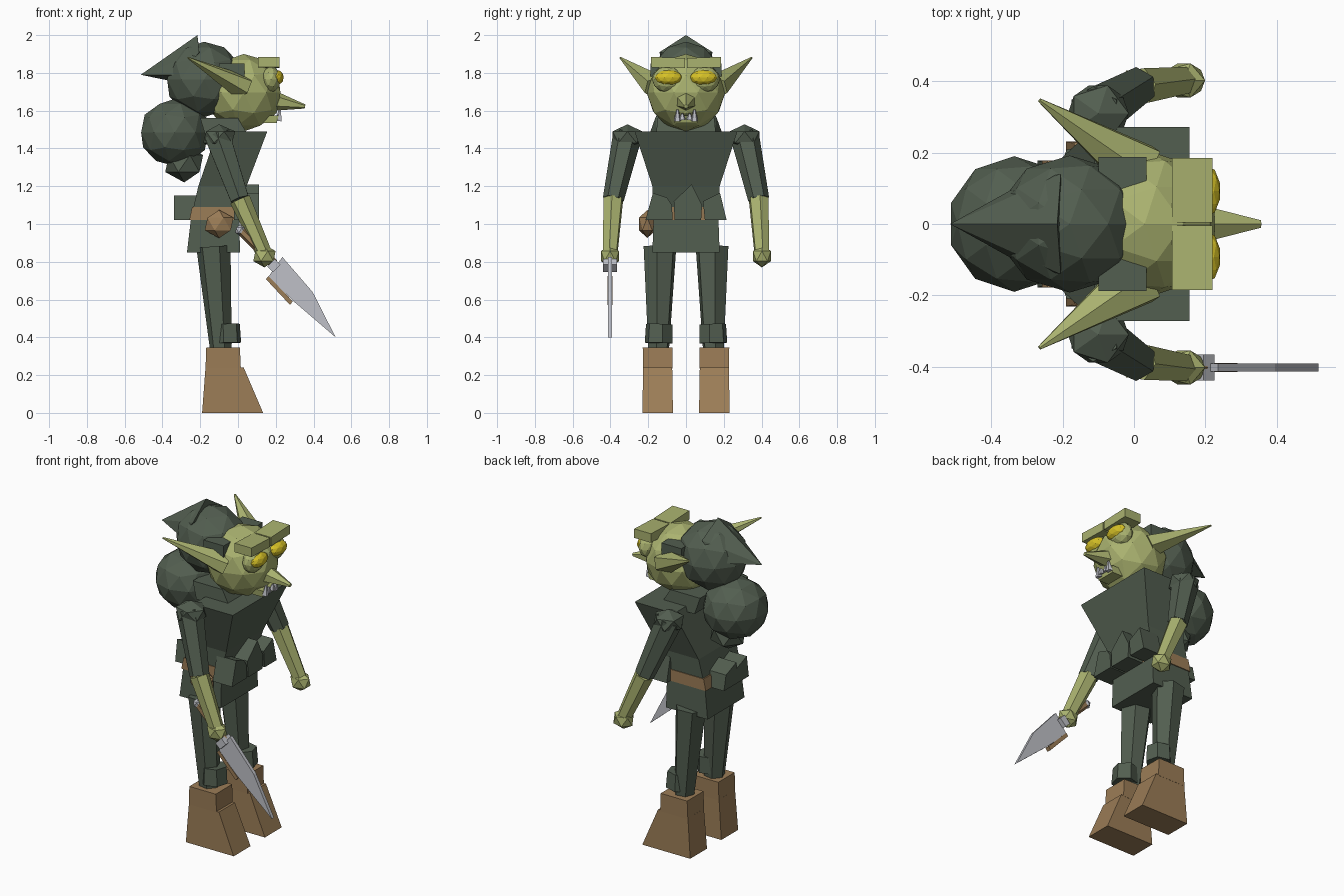
import bpy, bmesh, math
from mathutils import Vector, Matrix

if "Cube" in bpy.data.objects:
    bpy.data.objects.remove(bpy.data.objects["Cube"])


def material(name, rgb):
    m = bpy.data.materials.new(name)
    m.diffuse_color = (*rgb, 1)
    m.use_nodes = True
    m.node_tree.nodes["Principled BSDF"].inputs["Base Color"].default_value = m.diffuse_color
    return m


CLOTH = material("dark green cloth", (0.085, 0.112, 0.080))
SKIN = material("pale green skin", (0.40, 0.445, 0.160))
LEATHER = material("brown leather", (0.33, 0.205, 0.095))
STEEL = material("grey steel", (0.52, 0.53, 0.57))
YELLOW = material("yellow eye", (0.68, 0.54, 0.02))


def finish(name, bm, mat):
    bmesh.ops.recalc_face_normals(bm, faces=bm.faces)
    me = bpy.data.meshes.new(name)
    bm.to_mesh(me)
    bm.free()
    me.materials.append(mat)
    ob = bpy.data.objects.new(name, me)
    bpy.context.collection.objects.link(ob)
    return ob


def ball(name, loc, size, mat, sub=2, turn=0):
    bm = bmesh.new()
    mtx = Matrix.Translation(loc) @ Matrix.Rotation(turn, 4, 'Y') @ Matrix.Diagonal((*size, 1))
    bmesh.ops.create_icosphere(bm, subdivisions=sub, radius=1, matrix=mtx)
    return finish(name, bm, mat)


def limb(name, a, b, r1, r2, mat, sides=6, flat=1.0):
    # tapered tube from a to b; flat squashes its second axis
    a, b = Vector(a), Vector(b)
    d = b - a
    bm = bmesh.new()
    mtx = (Matrix.Translation((a + b) / 2) @ d.to_track_quat('Z', 'Y').to_matrix().to_4x4()
           @ Matrix.Diagonal((1, flat, 1, 1)))
    bmesh.ops.create_cone(bm, cap_ends=True, segments=sides, radius1=r1, radius2=r2,
                          depth=d.length, matrix=mtx)
    return finish(name, bm, mat)


def stack(name, levels, mat, yc=0):
    # lofted rectangles: (z, x_min, x_max, half_width)
    bm = bmesh.new()
    prev = None
    for z, x0, x1, w in levels:
        ring = [bm.verts.new(p) for p in ((x0, yc - w, z), (x1, yc - w, z),
                                          (x1, yc + w, z), (x0, yc + w, z))]
        if prev:
            for i in range(4):
                j = (i + 1) % 4
                bm.faces.new((prev[i], prev[j], ring[j], ring[i]))
        else:
            bm.faces.new(ring[::-1])
        prev = ring
    bm.faces.new(prev)
    return finish(name, bm, mat)


def slab(name, pts, lo, hi, mat, axis='y'):
    # outline extruded along x (pts are y,z) or along y (pts are x,z)
    def place(p, t):
        return (t, p[0], p[1]) if axis == 'x' else (p[0], t, p[1])
    bm = bmesh.new()
    a = [bm.verts.new(place(p, lo)) for p in pts]
    b = [bm.verts.new(place(p, hi)) for p in pts]
    bm.faces.new(a)
    bm.faces.new(b[::-1])
    for i in range(len(pts)):
        j = (i + 1) % len(pts)
        bm.faces.new((a[i], b[i], b[j], a[j]))
    return finish(name, bm, mat)


# Tunic, belt and skirt
stack("torso", [(1.05, -0.245, 0.0, 0.172), (1.2, -0.21, 0.045, 0.178),
                (1.49, -0.11, 0.155, 0.272)], CLOTH)
stack("belt", [(1.02, -0.258, 0.005, 0.178), (1.09, -0.243, 0.012, 0.178)], LEATHER)
stack("skirt", [(0.85, -0.27, 0.01, 0.178), (1.02, -0.25, 0.008, 0.172)], CLOTH)

# Ragged tunic hem, front and back
slab("front_hem_right", [(-0.215, 1.02), (-0.07, 1.02), (-0.075, 1.10), (-0.1, 1.14),
                         (-0.175, 1.165)], -0.02, 0.11, CLOTH, 'x')
slab("front_hem_middle", [(-0.06, 1.02), (0.08, 1.02), (0.085, 1.1), (0.03, 1.21),
                          (-0.065, 1.12)], -0.02, 0.11, CLOTH, 'x')
slab("front_hem_left", [(0.1, 1.02), (0.215, 1.02), (0.18, 1.165), (0.09, 1.12)],
     -0.02, 0.11, CLOTH, 'x')
slab("back_hem_right", [(-0.12, 1.02), (0.0, 1.02), (0.0, 1.11), (-0.1, 1.15)],
     -0.34, -0.2, CLOTH, 'x')
slab("back_hem_left", [(0.0, 1.02), (0.12, 1.02), (0.1, 1.11), (0.0, 1.15)],
     -0.34, -0.2, CLOTH, 'x')

# Belt pouch
ball("pouch", (-0.1, -0.205, 1.0), (0.085, 0.05, 0.075), LEATHER, 1)

# Legs, boots and arms on both sides
for s, side in ((-1, "right"), (1, "left")):
    y = 0.15 * s
    stack(f"boot_{side}", [(0, -0.19, 0.133, 0.081), (0.24, -0.172, 0.03, 0.077)], LEATHER, y)
    stack(f"boot_cuff_{side}", [(0.235, -0.172, 0.015, 0.078), (0.345, -0.168, 0.01, 0.079)],
          LEATHER, y)
    limb(f"leg_{side}", (-0.13, 0.138 * s, 0.88), (-0.09, 0.145 * s, 0.33), 0.092, 0.058, CLOTH)
    limb(f"ankle_wrap_{side}", (-0.06, 0.142 * s, 0.47), (-0.057, 0.145 * s, 0.37),
         0.072, 0.076, CLOTH)
    elbow = (0.01, 0.385 * s, 1.13)
    ball(f"shoulder_{side}", (-0.1, 0.31 * s, 1.46), (0.095, 0.092, 0.068), CLOTH, 1)
    limb(f"upper_arm_{side}", (-0.11, 0.31 * s, 1.47), elbow, 0.077, 0.056, CLOTH)
    limb(f"forearm_{side}", elbow, (0.14, 0.402 * s, 0.84), 0.056, 0.042, SKIN)
    ball(f"hand_{side}", (0.14, 0.402 * s, 0.83), (0.066, 0.056, 0.06), SKIN, 1)

# Hump pack on the back and neck
ball("back_pack", (-0.335, 0, 1.485), (0.187, 0.19, 0.178), CLOTH)
ball("pack_bottom", (-0.285, 0, 1.32), (0.112, 0.11, 0.10), CLOTH, 1)
stack("neck_wrap", [(1.46, -0.17, 0.06, 0.16), (1.56, -0.2, 0.0, 0.15)], CLOTH)

# Hood with a folded-back point and brow band
ball("hood", (-0.18, 0, 1.765), (0.205, 0.192, 0.2), CLOTH)
stack("hood_band", [(1.78, -0.1, 0.035, 0.188), (1.85, -0.1, 0.035, 0.188)], CLOTH)
bm = bmesh.new()
tip = bm.verts.new((-0.515, 0, 1.79))
rim = [bm.verts.new(p) for p in ((-0.215, 0, 2.0), (-0.205, 0.14, 1.91), (-0.3, 0.12, 1.79),
                                 (-0.37, 0, 1.76), (-0.3, -0.12, 1.79), (-0.205, -0.14, 1.91))]
for i in range(6):
    bm.faces.new((tip, rim[i], rim[(i + 1) % 6]))
heart = bm.verts.new((-0.2, 0, 1.88))
for i in range(6):
    bm.faces.new((heart, rim[(i + 1) % 6], rim[i]))
finish("hood_point", bm, CLOTH)

# Head and face
ball("head", (0.03, 0, 1.695), (0.205, 0.208, 0.205), SKIN)
limb("nose", (0.17, 0, 1.655), (0.355, 0, 1.622), 0.065, 0.012, SKIN, 6, 0.9)
stack("lower_lip", [(1.535, 0.12, 0.205, 0.06), (1.575, 0.12, 0.215, 0.065)], SKIN)
for s, side in ((-1, "right"), (1, "left")):
    ball(f"eye_socket_{side}", (0.175, 0.1 * s, 1.765), (0.052, 0.08, 0.07), SKIN)
    ball(f"eye_{side}", (0.203, 0.092 * s, 1.775), (0.04, 0.073, 0.041), YELLOW)
    slab(f"brow_{side}", [(0.004 * s, 1.825), (0.185 * s, 1.83), (0.185 * s, 1.885),
                          (0.004 * s, 1.878)], 0.107, 0.22, SKIN, 'x')
    limb(f"ear_{side}", (0.02, 0.15 * s, 1.725), (-0.265, 0.347 * s, 1.88), 0.085, 0.006,
         SKIN, 6, 0.8)
    for k, (ty, z0, z1) in enumerate(((0.045, 1.545, 1.605), (0.02, 1.555, 1.585))):
        limb(f"tooth_{side}_{k}", (0.215, ty * s, z0), (0.222, ty * s, z1), 0.02, 0.006, STEEL, 5)

# Dagger held in the right hand
yk = -0.402
ball("pommel", (0.012, yk, 0.967), (0.03, 0.03, 0.03), STEEL, 1)
limb("grip", (0.015, yk, 0.965), (0.19, yk, 0.79), 0.024, 0.024, LEATHER)
slab("guard", [(0.155, 0.775), (0.185, 0.745), (0.225, 0.785), (0.195, 0.815)],
     yk - 0.037, yk + 0.037, STEEL)
slab("blade", [(0.235, 0.825), (0.395, 0.64), (0.517, 0.40), (0.295, 0.59), (0.16, 0.72)],
     yk - 0.011, yk + 0.011, STEEL)
slab("blade_edge_wrap", [(0.148, 0.708), (0.162, 0.724), (0.29, 0.59), (0.275, 0.572)],
     yk - 0.013, yk + 0.013, LEATHER)
